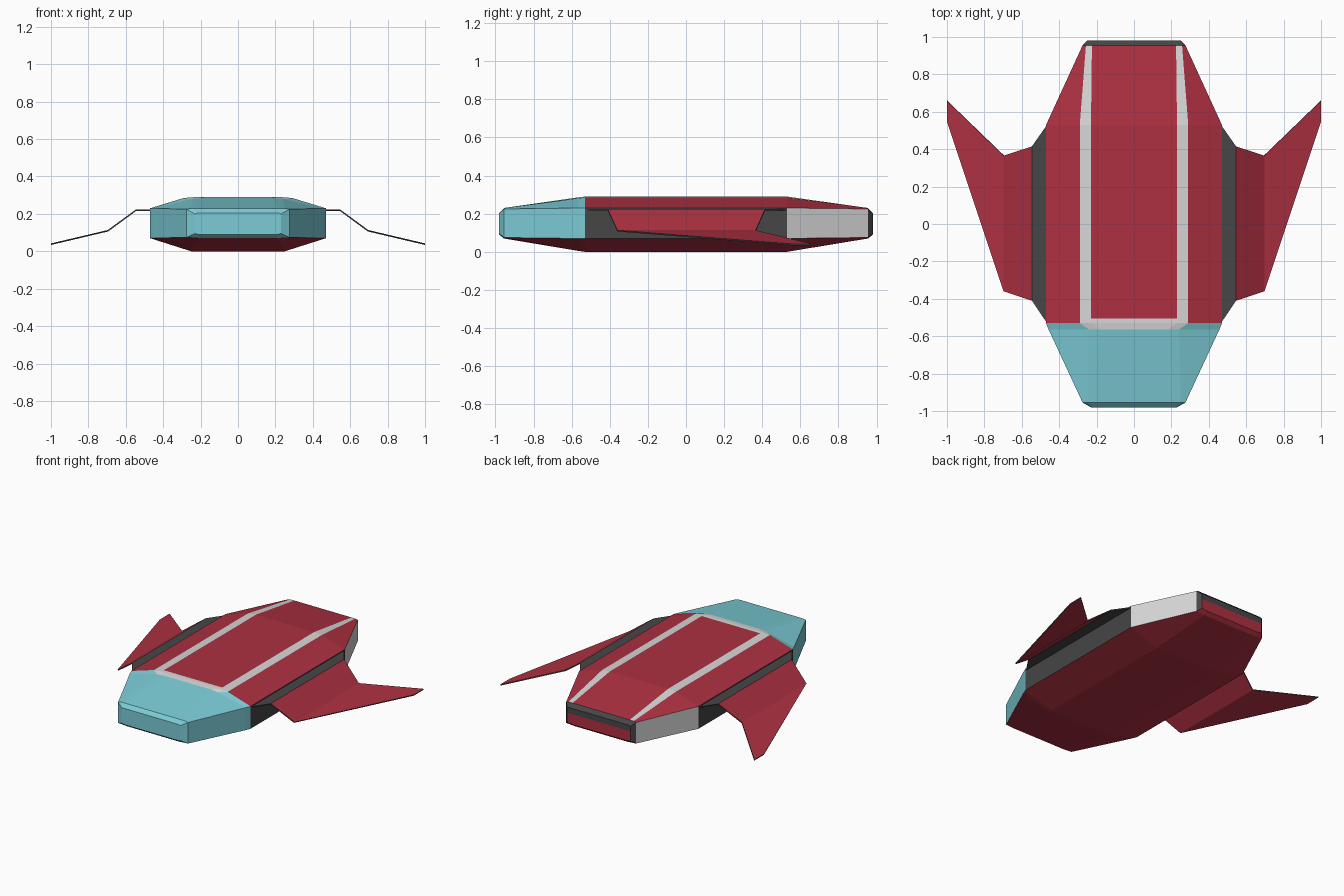
import bpy, bmesh
from mathutils import Vector

if "Cube" in bpy.data.objects:
    bpy.data.objects.remove(bpy.data.objects["Cube"])


def mat(name, rgb):
    m = bpy.data.materials.new(name)
    m.diffuse_color = (*rgb, 1)
    m.use_nodes = True
    m.node_tree.nodes["Principled BSDF"].inputs["Base Color"].default_value = m.diffuse_color
    return m


MATS = [mat("crimson", (0.42, 0.030, 0.053)), mat("charcoal", (0.061, 0.061, 0.061)),
        mat("pale_grey", (0.68, 0.68, 0.68)), mat("teal_glass", (0.20, 0.60, 0.67))]
RED, DARK, PALE, TEAL = range(4)


def finish(bm, name):
    me = bpy.data.meshes.new(name)
    bmesh.ops.recalc_face_normals(bm, faces=bm.faces)
    bm.to_mesh(me)
    bm.free()
    for m in MATS:
        me.materials.append(m)
    ob = bpy.data.objects.new(name, me)
    bpy.context.collection.objects.link(ob)
    return ob


# Hull stations: y, stripe inner x, stripe outer x, half width, top, wall top, wall bottom, floor
STATIONS = [
    (-0.98, 0.20, 0.22, 0.23, 0.205, 0.20, 0.095, 0.09),
    (-0.955, 0.22, 0.25, 0.275, 0.23, 0.225, 0.075, 0.07),
    (-0.565, 0.18, 0.24, 0.456, 0.286, 0.23, 0.07, 0.005),
    (-0.53, 0.23, 0.29, 0.47, 0.29, 0.23, 0.07, 0.0),
    (-0.505, 0.23, 0.29, 0.47, 0.29, 0.23, 0.07, 0.0),
    (0.53, 0.23, 0.29, 0.47, 0.29, 0.23, 0.07, 0.0),
    (0.955, 0.225, 0.257, 0.275, 0.23, 0.225, 0.075, 0.07),
    (0.98, 0.215, 0.24, 0.25, 0.205, 0.20, 0.095, 0.09),
]


def hull_colour(i, j):
    """i = strip along the length, j = facet round the ring."""
    under, wall, stripe = j in (3, 4, 5), j in (2, 6), j in (0, 8)
    if i == 0:
        return TEAL
    if under:
        return RED
    if i == 1 or (i == 2 and not (stripe or j == 9)):
        return TEAL
    if i == 6 or wall:
        return DARK
    if stripe or (i in (2, 3) and j == 9):
        return PALE
    return RED


# Faceted hull with canopy, stripes and underside
bm = bmesh.new()
rings = []
for y, a, b, w, zt, zu, zl, zb in STATIONS:
    drop = 0.005 if abs(y) < 0.9 else 0.0
    c = 0.25 if abs(y) < 0.9 else 0.21
    half = [(a, zt), (b, zt - drop), (w, zu), (w, zl), (c, zb)]
    ring = half + [(-x, z) for x, z in reversed(half)]
    rings.append([bm.verts.new((x, y, z)) for x, z in ring])

panels = []
for i in range(len(rings) - 1):
    for j in range(10):
        k = (j + 1) % 10
        f = bm.faces.new((rings[i][j], rings[i][k], rings[i + 1][k], rings[i + 1][j]))
        f.material_index = hull_colour(i, j)
        if i == 5 and j in (2, 6):
            panels.append(f)
nose = bm.faces.new(rings[0])
nose.material_index = TEAL
tail = bm.faces.new(rings[-1])

# Pale side panels at the rear, framed in charcoal
bmesh.ops.inset_individual(bm, faces=panels, thickness=0.012)
for f in panels:
    f.material_index = PALE

# Tail face: charcoal above, crimson below
bmesh.ops.bisect_plane(bm, geom=[tail, *tail.edges, *tail.verts],
                       plane_co=Vector((0, 0, 0.165)), plane_no=Vector((0, 0, 1)))
for f in bm.faces:
    if all(v.co.y > 0.979 for v in f.verts):
        f.material_index = DARK if f.calc_center_median().z > 0.165 else RED
finish(bm, "hull")

# Wings: charcoal root plate, then two drooping crimson panels, mirrored
WING = [(0.465, 0.22, -0.53, 0.53), (0.545, 0.22, -0.41, 0.415),
        (0.695, 0.11, -0.36, 0.365), (1.0, 0.038, 0.55, 0.66)]
bm = bmesh.new()
rows = [(bm.verts.new((x, y0, z)), bm.verts.new((x, y1, z))) for x, z, y0, y1 in WING]
for i in range(3):
    (p, q), (r, s) = rows[i], rows[i + 1]
    bm.faces.new((p, r, s, q)).material_index = DARK if i == 0 else RED
wing = finish(bm, "wings")
while len(wing.data.materials) > 2:
    wing.data.materials.pop()
sol = wing.modifiers.new("thickness", 'SOLIDIFY')
sol.thickness = 0.008
sol.offset = 0
sol.material_offset_rim = 1
wing.modifiers.new("mirror", 'MIRROR')
